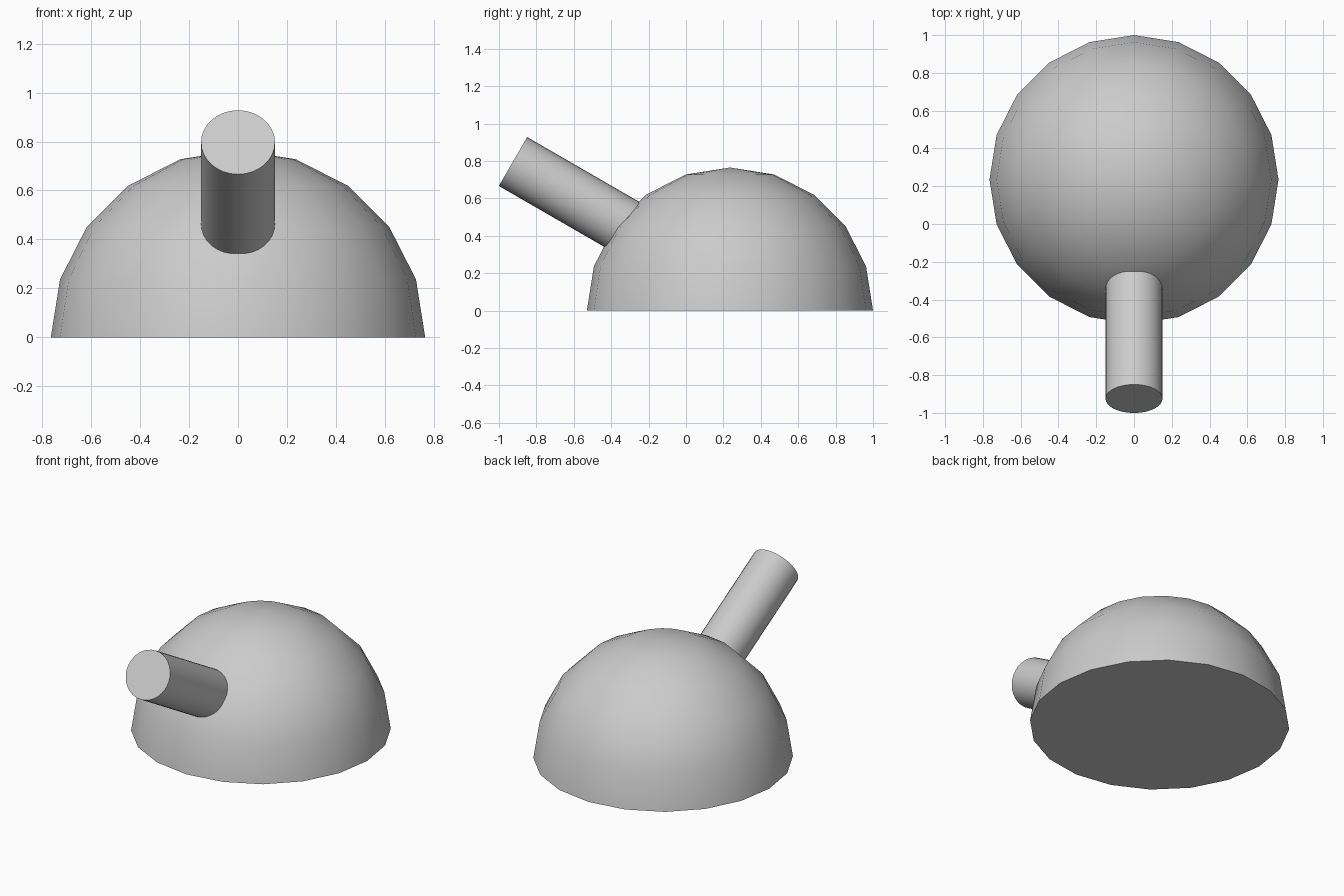
import bpy, bmesh, math
from mathutils import Vector

if "Cube" in bpy.data.objects:
    bpy.data.objects.remove(bpy.data.objects["Cube"])

RADIUS = 0.765
DOME_Y = 0.235


def smooth(obj, angle):
    bpy.ops.object.select_all(action='DESELECT')
    obj.select_set(True)
    bpy.context.view_layer.objects.active = obj
    bpy.ops.object.shade_smooth_by_angle(angle=math.radians(angle))


# Dome: upper half of a 20-sided sphere with a flat base
bpy.ops.mesh.primitive_uv_sphere_add(segments=20, ring_count=10, radius=RADIUS,
                                     location=(0, DOME_Y, 0))
dome = bpy.context.object
dome.name = "dome"
bm = bmesh.new()
bm.from_mesh(dome.data)
bmesh.ops.delete(bm, geom=[v for v in bm.verts if v.co.z < -0.01], context='VERTS')
bmesh.ops.holes_fill(bm, edges=[e for e in bm.edges if e.is_boundary], sides=0)
bmesh.ops.recalc_face_normals(bm, faces=bm.faces)
bm.to_mesh(dome.data)
bm.free()
smooth(dome, 30)

# Handle: round rod rising 30 degrees towards the front, sunk into the dome
LENGTH = 0.8
tilt = math.radians(30)
axis = Vector((0, -math.cos(tilt), math.sin(tilt)))
tip = Vector((0, -0.925, 0.797))
bpy.ops.mesh.primitive_cylinder_add(vertices=32, radius=0.151, depth=LENGTH,
                                    location=tip - axis * LENGTH / 2,
                                    rotation=(math.radians(60), 0, 0))
handle = bpy.context.object
handle.name = "handle"
smooth(handle, 30)
